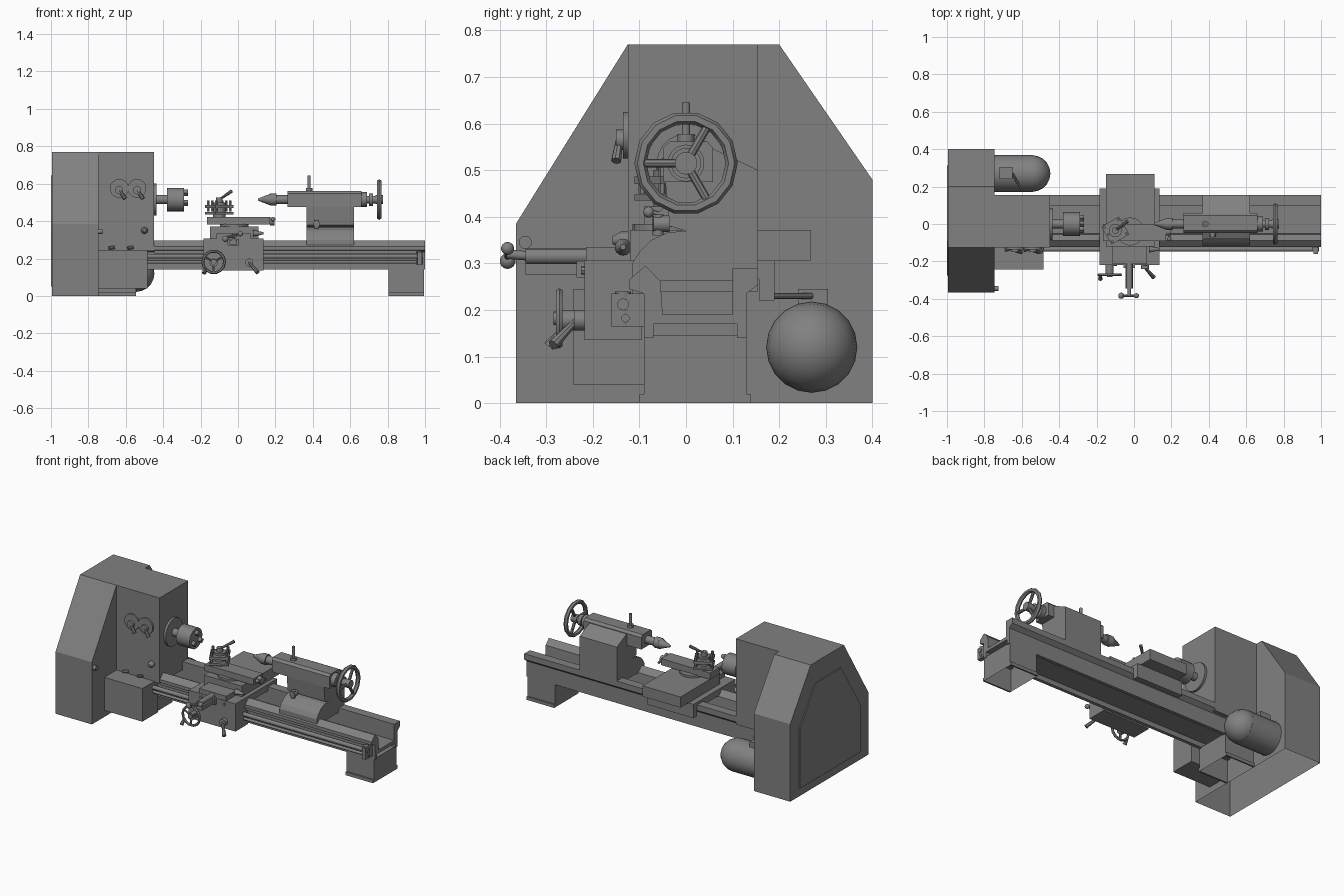
import bpy, bmesh, math
from mathutils import Vector, Matrix

old = bpy.data.objects.get("Cube")
if old:
    bpy.data.objects.remove(old, do_unlink=True)

grey = bpy.data.materials.new("machine grey")
grey.use_nodes = True
colour = (0.22, 0.22, 0.22, 1)
grey.diffuse_color = colour
grey.node_tree.nodes["Principled BSDF"].inputs["Base Color"].default_value = colour


def finish(name, bm, smooth=False):
    bmesh.ops.recalc_face_normals(bm, faces=bm.faces)
    mesh = bpy.data.meshes.new(name)
    bm.to_mesh(mesh)
    bm.free()
    mesh.materials.append(grey)
    if smooth:
        mesh.shade_smooth()
        mesh.set_sharp_from_angle(angle=math.radians(40))
    ob = bpy.data.objects.new(name, mesh)
    bpy.context.scene.collection.objects.link(ob)
    return ob


def open_bottom(bm):
    low = min(v.co.z for v in bm.verts)
    floor = [f for f in bm.faces if all(v.co.z < low + 1e-4 for v in f.verts)]
    bmesh.ops.delete(bm, geom=floor, context='FACES_ONLY')


def box(name, x, y, z, turn=0, hollow=False):
    bm = bmesh.new()
    bmesh.ops.create_cube(bm, size=1)
    size = Matrix.Diagonal((x[1] - x[0], y[1] - y[0], z[1] - z[0], 1))
    centre = Vector([sum(r) / 2 for r in (x, y, z)])
    bm.transform(Matrix.Translation(centre) @ Matrix.Rotation(turn, 4, 'Z') @ size)
    if hollow:
        open_bottom(bm)
    return finish(name, bm)


def section(name, profile, x0, x1, hollow=False):
    """Extrude a (y, z) profile along x."""
    bm = bmesh.new()
    face = bm.faces.new([bm.verts.new((x0, y, z)) for y, z in profile])
    out = bmesh.ops.extrude_face_region(bm, geom=[face])["geom"]
    moved = [g for g in out if isinstance(g, bmesh.types.BMVert)]
    bmesh.ops.translate(bm, verts=moved, vec=(x1 - x0, 0, 0))
    if not any(f.is_valid and all(abs(v.co.x - x0) < 1e-6 for v in f.verts) for f in bm.faces):
        bm.faces.new([v for v in bm.verts if abs(v.co.x - x0) < 1e-6])
    bmesh.ops.recalc_face_normals(bm, faces=bm.faces)
    if hollow:
        open_bottom(bm)
    return finish(name, bm)


def rod(name, a, b, r, r2=None, sides=14):
    a, b = Vector(a), Vector(b)
    bm = bmesh.new()
    bmesh.ops.create_cone(bm, cap_ends=True, segments=sides, radius1=r,
                          radius2=r if r2 is None else r2, depth=(b - a).length)
    spin = (b - a).to_track_quat('Z', 'Y').to_matrix().to_4x4()
    bm.transform(Matrix.Translation((a + b) / 2) @ spin)
    return finish(name, bm, True)


def ball(name, centre, r, sides=14):
    bm = bmesh.new()
    bmesh.ops.create_uvsphere(bm, u_segments=sides, v_segments=sides // 2, radius=r)
    bm.transform(Matrix.Translation(centre))
    return finish(name, bm, True)


def wheel(name, centre, u, v, radius, tube, angles):
    """Rim in the plane of u and v, with spokes and a hub."""
    c, u, v = Vector(centre), Vector(u), Vector(v)
    n = u.cross(v)
    bm = bmesh.new()
    rings = []
    for i in range(14):
        a = math.tau * i / 14
        d = u * math.cos(a) + v * math.sin(a)
        rings.append([bm.verts.new(c + d * (radius + tube * math.cos(math.tau * j / 6))
                                   + n * tube * math.sin(math.tau * j / 6)) for j in range(6)])
    for i in range(14):
        for j in range(6):
            p, q, k = rings[i], rings[(i + 1) % 14], (j + 1) % 6
            bm.faces.new((p[j], q[j], q[k], p[k]))
    finish(name + "_rim", bm, True)
    for a in angles:
        a = math.radians(a)
        rod(name + "_spoke", c, c + (u * math.cos(a) + v * math.sin(a)) * radius, tube * 0.7, sides=8)
    rod(name + "_hub", c - n * tube * 1.5, c + n * tube * 1.5, radius * 0.25)


# Gear cover and its end panel
cover = [(-.365, 0), (-.365, .385), (-.125, .77), (.2, .77), (.4, .48), (.4, 0)]
section("gear_cover", cover, -.994, -.745, True)
panel = [(.02 + (y - .02) * .77, .05 + z * .77) for y, z in cover]
section("end_panel", panel, -1, -.994)
rod("cover_knob", (-.745, -.345, .345), (-.725, -.345, .345), .014)

# Headstock, gearbox and controls
box("headstock", (-.745, -.45), (-.125, .155), (.24, .77))
box("gearbox", (-.745, -.485), (-.243, -.09), (.04, .245))
for x in (-.635, -.54):
    rod("speed_dial", (x, -.125, .575), (x, -.135, .575), .05, sides=18)
    rod("dial_hub", (x, -.135, .565), (x, -.15, .565), .022)
    rod("dial_lever", (x, -.143, .565), (x + .032, -.15, .52), .008, .011, 8)
rod("switch_button", (-.5, -.125, .35), (-.5, -.14, .35), .018)
rod("switch_tip", (-.5, -.14, .35), (-.5, -.158, .35), .018, .008)
for x in (-.66, -.56):
    rod("gearbox_lever", (x, -.13, .26), (x - .03, -.14, .255), .009, sides=8)

# Spindle and chuck
rod("spindle_flange", (-.45, 0, .515), (-.436, 0, .515), .085, sides=20)
rod("spindle", (-.44, 0, .515), (-.37, 0, .515), .024)
rod("chuck", (-.38, 0, .515), (-.288, 0, .515), .063, sides=20)
for i in range(3):
    a = math.tau * i / 3 + math.pi / 2
    c, s = math.cos(a), math.sin(a)
    rod("chuck_jaw", (-.288, .036 * c, .515 + .036 * s), (-.268, .036 * c, .515 + .036 * s), .017, sides=4)

# Motor
rod("motor", (-.745, .27, .12), (-.54, .27, .12), .098, sides=20)
dome = ball("motor_dome", (0, 0, 0), .098, 20)
dome.location = (-.545, .27, .12)
dome.rotation_euler.y = math.pi / 2
box("motor_terminal_box", (-.72, -.65), (.24, .305), (.19, .245))
rod("motor_cable", (-.65, .27, .23), (-.60, .18, .23), .006, sides=8)

# Bed with front V way, flat rear way and hollow underside
bed = [(-.09, .14), (-.09, .235), (-.122, .245), (-.122, .265), (-.087, .295), (-.055, .262),
       (-.05, .19), (.1, .19), (.1, .29), (.155, .29), (.155, .255), (.13, .235), (.13, .14),
       (.11, .14), (.11, .17), (-.07, .17), (-.07, .14)]
section("bed", bed, -.745, 1)
for x0, x1 in ((-.745, -.545), (.805, .995)):
    box("bed_leg", (x0, x1), (-.09, .13), (0, .145), hollow=True)
    for y in (-.1, .13):
        box("leg_foot", (x0, x1), (y, y + .01), (0, .02))
rod("lead_screw", (-.485, -.135, .212), (.99, -.135, .212), .013, sides=10)
rod("feed_rod", (-.485, -.13, .182), (.99, -.13, .182), .009, sides=10)
box("gear_rack", (-.45, .96), (-.115, -.085), (.228, .246))
box("rod_bracket", (.96, .985), (-.16, -.085), (.165, .235))
rod("bracket_bolt", (.97, -.135, .24), (.97, -.135, .165), .017)

# Carriage: saddle, apron and cross slide
box("saddle", (-.185, .135), (-.215, .19), (.266, .306))
box("apron", (-.185, .135), (-.218, -.095), (.135, .306))
box("saddle_rear_lip", (-.185, .135), (.157, .19), (.22, .27))
box("cross_slide", (-.15, .11), (-.12, .268), (.306, .372))
box("cross_slide_nose", (-.115, .07), (-.215, -.12), (.306, .335))
box("screw_bracket", (-.055, .005), (-.235, -.2), (.27, .305))
box("screw_housing", (-.045, -.005), (-.345, -.2), (.275, .3))
rod("cross_screw", (-.025, -.345, .315), (-.025, -.2, .315), .017)
rod("cross_handle_shaft", (-.025, -.385, .32), (-.025, -.34, .316), .01)
rod("cross_crank", (-.07, -.383, .31), (.015, -.383, .335), .007, sides=8)
ball("crank_ball", (-.068, -.383, .305), .017)
ball("crank_counterweight", (.013, -.383, .332), .014)

# Apron handwheel and levers
wheel("apron_wheel", (-.13, -.272, .182), (1, 0, 0), (0, 0, 1), .058, .008, (30, 150, 270))
rod("apron_wheel_shaft", (-.13, -.215, .178), (-.13, -.275, .178), .022)
rod("apron_wheel_grip", (-.18, -.272, .15), (-.18, -.295, .122), .007, .012, 8)
rod("feed_lever_hub", (.06, -.215, .178), (.06, -.24, .178), .022)
rod("feed_lever", (.06, -.235, .178), (.105, -.285, .125), .007, .012, 8)
for x in (-.1, -.02, .06):
    rod("saddle_button", (x, -.215, .285), (x, -.225, .285), .009, sides=8)

# Compound slide
rod("compound_swivel", (-.02, -.04, .37), (-.02, -.04, .385), .075, sides=20)
box("compound_slide", (-.165, .17), (-.09, .0), (.382, .422))
rod("compound_screw", (.17, -.04, .398), (.195, -.04, .398), .022)
rod("compound_crank", (.188, -.08, .41), (.188, .0, .39), .007, sides=8)
ball("compound_crank_ball", (.188, -.08, .41), .012)
rod("lock_cone", (.08, -.135, .335), (.135, -.135, .335), .018, .006)

# Tool post
post = Vector((-.1, -.035, 0))
spin = Matrix.Rotation(math.radians(30), 3, 'Z')
rod("tool_post_core", post + Vector((0, 0, .42)), post + Vector((0, 0, .5)), .035)
for z0, z1 in ((.435, .448), (.47, .487)):
    box("tool_post_plate", (-.155, -.045), (-.09, .02), (z0, z1), math.radians(30))
for sx in (-1, 1):
    for sy in (-1, 0, 1):
        p = post + spin @ Vector((.043 * sx, .043 * sy, 0))
        rod("clamp_bolt", p + Vector((0, 0, .45)), p + Vector((0, 0, .51)), .008, sides=6)
rod("tool_post_nut", post + Vector((0, 0, .487)), post + Vector((0, 0, .525)), .018)
rod("tool_post_lever", post + Vector((0, 0, .515)), (-.035, .015, .56), .006, .01, 8)

# Tailstock
base = [(-.115, .262), (-.115, .3), (-.1, .325), (-.075, .35), (-.04, .366), (.0, .37), (-.035, .38),
        (-.045, .48), (.06, .545), (.155, .5), (.155, .262)]
section("tailstock_base", base, .365, .62)
barrel = [(-.048, .475), (-.048, .548), (-.035, .562), (.045, .562), (.058, .548), (.058, .475)]
section("tailstock_barrel", barrel, .265, .66)
rod("quill", (.19, 0, .515), (.27, 0, .515), .024)
rod("centre_collar", (.17, 0, .515), (.205, 0, .515), .032)
rod("centre_point", (.17, 0, .515), (.108, 0, .515), .03, .006)
rod("quill_lock", (.38, 0, .555), (.38, 0, .645), .009)
rod("quill_lock_collar", (.38, 0, .555), (.38, 0, .578), .018)
rod("clamp_nut", (.42, -.035, .385), (.42, -.07, .385), .018)
rod("clamp_stud", (.42, -.06, .36), (.42, -.06, .405), .012)
rod("tail_bearing", (.66, 0, .515), (.69, 0, .515), .04)
rod("tail_shaft", (.69, 0, .515), (.77, 0, .515), .02)
rod("tail_dial", (.7, 0, .515), (.722, 0, .515), .033)
wheel("tail_wheel", (.755, 0, .515), (0, 1, 0), (0, 0, 1), .098, .013, (60, 180, 300))
